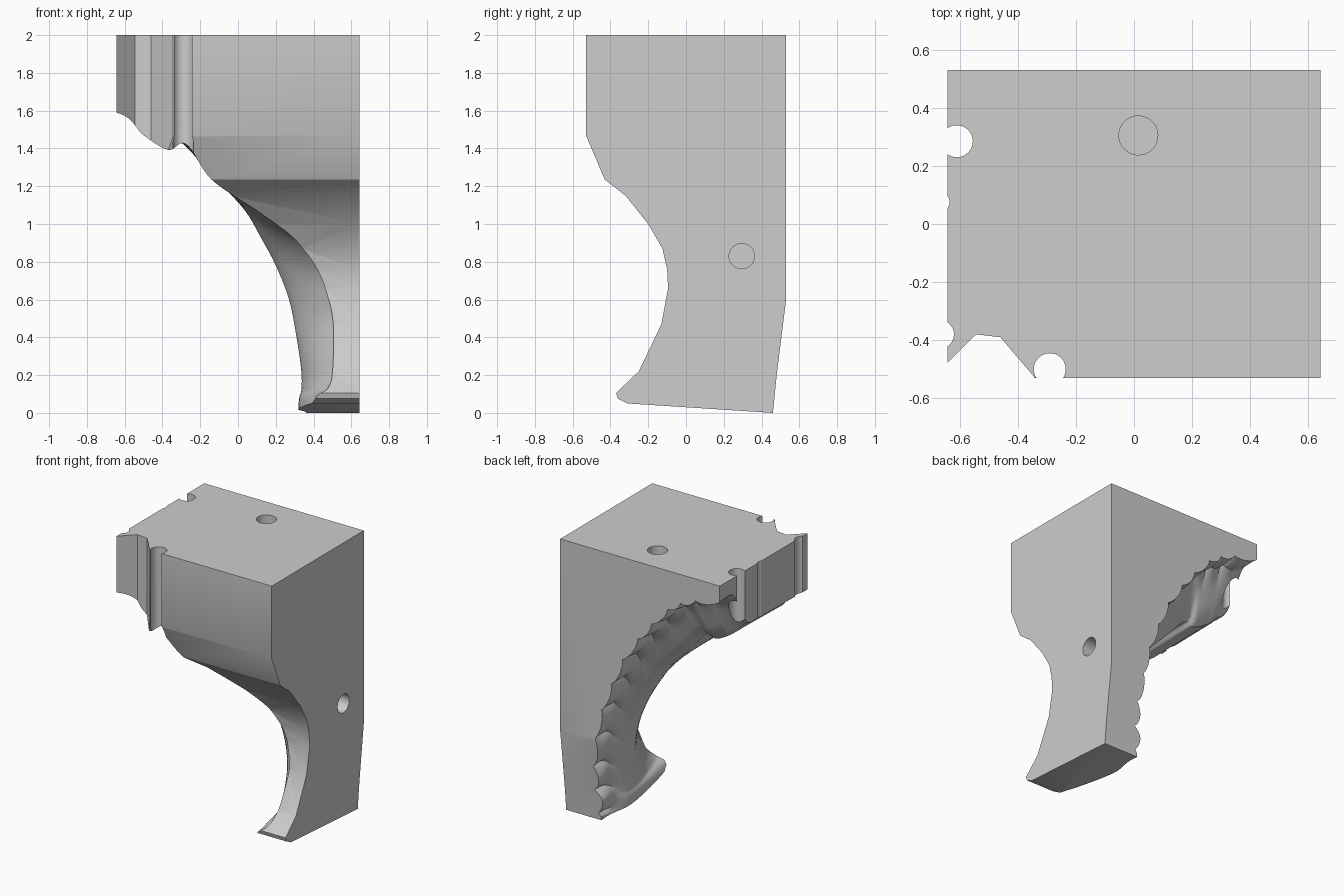
import bpy, bmesh, math
from mathutils import Vector

if "Cube" in bpy.data.objects:
    bpy.data.objects.remove(bpy.data.objects["Cube"])

GREY = (0.61, 0.61, 0.61, 1)
grey = bpy.data.materials.new("plain grey")
grey.use_nodes = True
grey.diffuse_color = GREY
grey.node_tree.nodes["Principled BSDF"].inputs["Base Color"].default_value = GREY


def loft(name, rows):
    """Solid skinned through closed loops, capped at both ends."""
    bm = bmesh.new()
    loops = [[bm.verts.new(p) for p in row] for row in rows]
    for a, b in zip(loops, loops[1:]):
        for i in range(len(a)):
            j = (i + 1) % len(a)
            bm.faces.new((a[i], a[j], b[j], b[i]))
    bm.faces.new(loops[0])
    bm.faces.new(loops[-1])
    bmesh.ops.recalc_face_normals(bm, faces=bm.faces)
    mesh = bpy.data.meshes.new(name)
    bm.to_mesh(mesh)
    bm.free()
    mesh.materials.append(grey)
    obj = bpy.data.objects.new(name, mesh)
    bpy.context.collection.objects.link(obj)
    return obj


def rod(name, start, end, radius, sides=40):
    """Round cutter between two points."""
    start, end = Vector(start), Vector(end)
    turn = (end - start).to_track_quat('Z', 'Y')
    ring = [turn @ Vector((radius * math.cos(a), radius * math.sin(a), 0))
            for a in (math.tau * i / sides for i in range(sides))]
    return loft(name, [[c + r for r in ring] for c in (start, end)])


def spline(points, steps):
    """Smooth curve through the points."""
    pts = [Vector(p) for p in points]
    pts = [2 * pts[0] - pts[1]] + pts + [2 * pts[-1] - pts[-2]]
    out = []
    for a, b, c, d in zip(pts, pts[1:], pts[2:], pts[3:]):
        for k in range(steps):
            t = k / steps
            out.append(0.5 * (2 * b + (c - a) * t + (2 * a - 5 * b + 4 * c - d) * t ** 2
                              + (3 * b - a - 3 * c + d) * t ** 3))
    return out + [pts[-2]]


def ease(t):
    t = max(0, min(1, t))
    return t * t * (3 - 2 * t)


# Main block: side profile (y, z) run across the width
side = [(-.53, 2), (-.53, 1.47), (-.43, 1.235), (-.32, 1.15), (-.2, 1), (-.125, .87),
        (-.1, .76), (-.095, .66), (-.13, .47), (-.25, .22), (-.37, .105), (-.36, .075),
        (-.31, .05), (.46, 0), (.48, .2), (.53, .6), (.53, 2)]
body = loft("bracket_body", [[(x, y, z) for y, z in side] for x in (-.643, .643)])

# Arch guide curves: back edge, inner bulge and flared front edge
back = [(-1, 1.9), (-.645, 1.87), (-.45, 1.83), (-.33, 1.78), (-.23, 1.71), (-.1, 1.57),
        (.01, 1.43), (.13, 1.25), (.22, 1.05), (.3, .84), (.35, .62), (.38, .4), (.38, .22),
        (.36, .05), (.36, -.3)]
bulge = [(-1, 1.68), (-.645, 1.6), (-.5, 1.48), (-.37, 1.41), (-.3, 1.43), (-.14, 1.26),
         (.03, 1.08), (.12, .93), (.2, .78), (.27, .6), (.31, .4), (.335, .22), (.335, .12),
         (.32, .04), (.31, -.3)]
front = [(-1, -.55, 1.66), (-.62, -.55, 1.58), (-.5, -.55, 1.465), (-.37, -.55, 1.39),
         (-.27, -.52, 1.42), (-.14, -.43, 1.235), (.1, -.24, 1.07), (.3, -.15, .92),
         (.42, -.1, .76), (.48, -.1, .6), (.505, -.13, .45), (.5, -.24, .22),
         (.475, -.32, .13), (.4, -.35, .05), (.36, -.35, -.3)]
STEPS = 10
BULGE_Y = .18
back_c = spline([(x, .53, z) for x, z in back], STEPS)
bulge_c = spline([(x, BULGE_Y, z) for x, z in bulge], STEPS)
front_c = spline(front, STEPS)


def close(row):
    return row + [Vector((-1, row[0].y, -.3))]


rows = []
# Scalloped back band easing into the bulge
for y in (.7, .53, .51, .48, .45, .42, .39, .36, .33, .3, .26, .22, BULGE_Y):
    blend = ease((.4 - y) / (.4 - BULGE_Y))
    dome = math.cos(min(1, abs(min(y, .53) - .44) / .14) * math.pi / 2)
    row = []
    for i, (b, s) in enumerate(zip(back_c, bulge_c)):
        p = b.lerp(s, blend)
        p.y = y
        if STEPS <= i <= 13 * STEPS:
            tangent = (back_c[i + 1] - back_c[i - 1]).normalized()
            lump = abs(math.sin(math.pi * i / STEPS)) ** .7
            p += Vector((tangent.z, 0, -tangent.x)) * dome * (.05 * lump - .02)
        row.append(p)
    rows.append(close(row))
# Bulge flaring out to the front edge
for k in range(1, 9):
    t = k / 8
    row = []
    for s, f in zip(bulge_c, front_c):
        p = s.lerp(f, t ** 1.5)
        p.y = s.y + (f.y - s.y) * t
        row.append(p)
    rows.append(close(row))
rows.append(close([Vector((p.x, -.8, p.z)) for p in front_c]))
cutters = [loft("arch_cutter", rows)]

# Recessed facets on the front corner
corner = [(-.75, -.585), (-.645, -.48), (-.545, -.38), (-.46, -.39), (-.345, -.525),
          (-.33, -.7), (-.75, -.7)]
cutters.append(loft("corner_cutter", [[(x, y, z) for x, y in corner] for z in (-.2, 2.2)]))

# Vertical round grooves
for x, y, r in ((-.29, -.5, .055), (-.61, .285, .055), (-.67, .075, .035), (-.67, -.38, .05)):
    cutters.append(rod("groove_cutter", (x, y, -.2), (x, y, 2.2), r))

# Blind dowel holes in the top and the flat side
cutters.append(rod("top_hole_cutter", (.015, .305, 1.75), (.015, .305, 2.2), .067))
cutters.append(rod("side_hole_cutter", (.42, .295, .83), (.8, .295, .83), .067))

for c in cutters:
    c.hide_render = True
    mod = body.modifiers.new(c.name, 'BOOLEAN')
    mod.operation = 'DIFFERENCE'
    mod.solver = 'EXACT'
    mod.object = c

# Bake the cuts and remove the cutters
bpy.context.view_layer.update()
graph = bpy.context.evaluated_depsgraph_get()
carved = bpy.data.meshes.new_from_object(body.evaluated_get(graph))
body.modifiers.clear()
body.data = carved
carved.materials.clear()
carved.materials.append(grey)
for poly in carved.polygons:
    poly.material_index = 0
    poly.use_smooth = True
carved.set_sharp_from_angle(angle=math.radians(25))
for c in cutters:
    bpy.data.objects.remove(c)
